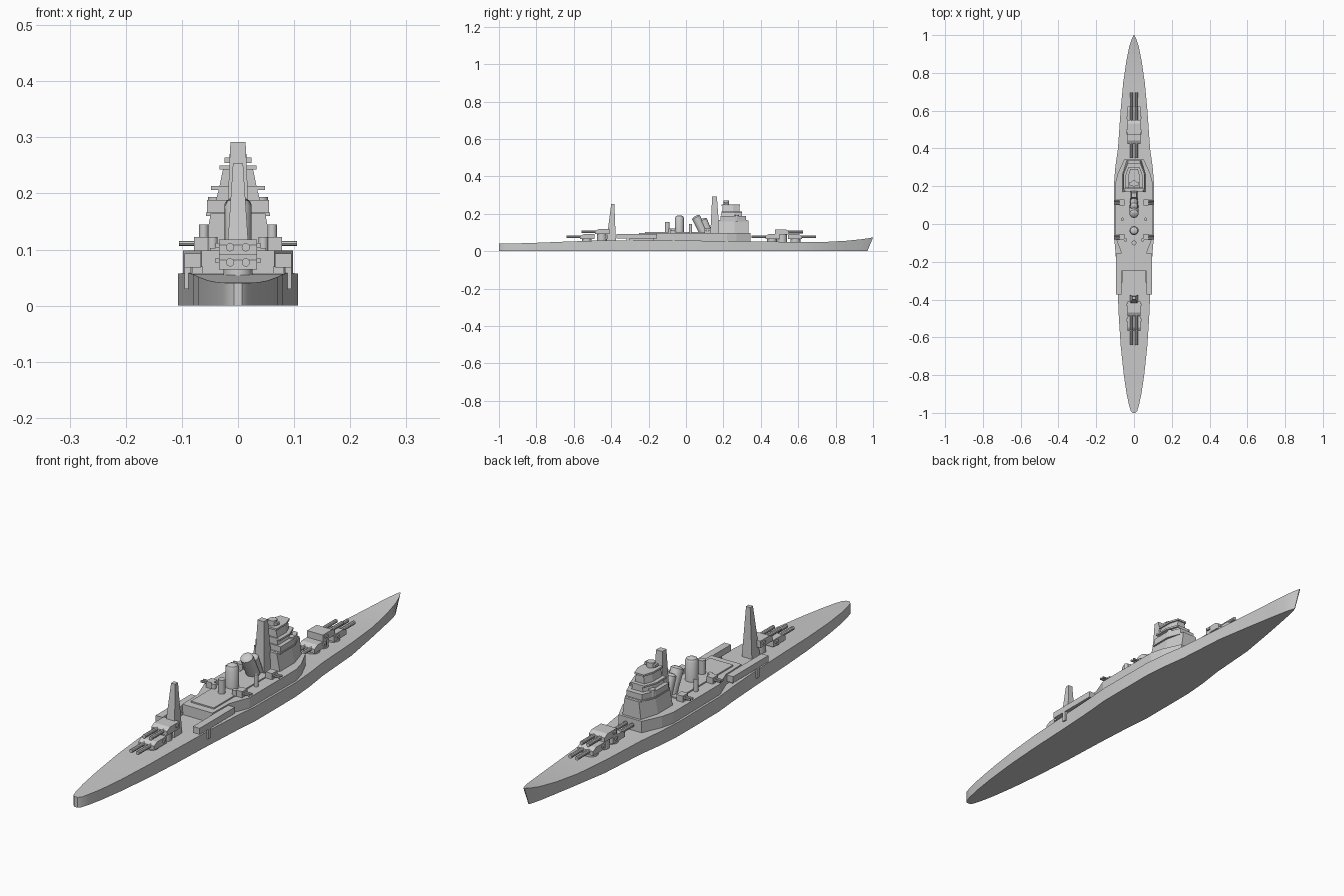
import bpy, bmesh, math
from mathutils import Vector

if "Cube" in bpy.data.objects:
    bpy.data.objects.remove(bpy.data.objects["Cube"])

gray = bpy.data.materials.new("ship_gray")
gray.use_nodes = True
COLOR = (0.6, 0.6, 0.6, 1)
gray.diffuse_color = COLOR
gray.node_tree.nodes["Principled BSDF"].inputs["Base Color"].default_value = COLOR


def finish(name, bm, smooth=False):
    bmesh.ops.recalc_face_normals(bm, faces=bm.faces)
    mesh = bpy.data.meshes.new(name)
    bm.to_mesh(mesh)
    bm.free()
    mesh.materials.append(gray)
    ob = bpy.data.objects.new(name, mesh)
    bpy.context.collection.objects.link(ob)
    if smooth:
        bpy.ops.object.select_all(action='DESELECT')
        ob.select_set(True)
        bpy.context.view_layer.objects.active = ob
        bpy.ops.object.shade_smooth_by_angle(angle=math.radians(35))
    return ob


def loft(name, rings, smooth=False):
    """Skin rings of equal point count and cap both ends."""
    bm = bmesh.new()
    vs = [[bm.verts.new(p) for p in r] for r in rings]
    n = len(vs[0])
    for a, b in zip(vs, vs[1:]):
        for i in range(n):
            j = (i + 1) % n
            bm.faces.new((a[i], a[j], b[j], b[i]))
    bm.faces.new(vs[0])
    bm.faces.new(vs[-1])
    return finish(name, bm, smooth)


def mirrored(half):
    return half + [(-x, y) for x, y in reversed(half)]


def prism(name, half, z0, z1, scale=1.0):
    """Symmetric plan outline raised from z0 to z1."""
    pts = mirrored(half)
    return loft(name, [[(x, y, z0) for x, y in pts],
                       [(x * scale, y, z1) for x, y in pts]])


def box(name, x, y, z):
    return loft(name, [[(x[0], y[0], h), (x[1], y[0], h), (x[1], y[1], h), (x[0], y[1], h)]
                       for h in z])


def taper(name, w0, y0, z0, w1, y1, z1):
    return loft(name, [[(-w, y[0], z), (w, y[0], z), (w, y[1], z), (-w, y[1], z)]
                       for w, y, z in ((w0, y0, z0), (w1, y1, z1))])


def tube(name, a, b, r, sides=12, dome=0.0):
    """Round bar from a to b, optionally with a bevelled end."""
    a, b = Vector(a), Vector(b)
    d = (b - a).normalized()
    u = d.orthogonal().normalized()
    v = d.cross(u)
    steps = [(a, r), (b, r)]
    if dome:
        steps = [(a, r), (b - d * dome, r), (b - d * dome * .35, r * .8), (b, r * .4)]
    ring = [2 * math.pi * i / sides for i in range(sides)]
    return loft(name, [[c + (u * math.cos(t) + v * math.sin(t)) * q for t in ring]
                       for c, q in steps], True)


# Hull: y, half width, deck height
stations = [(-1, .007, .04), (-.99, .017, .04), (-.96, .026, .041), (-.9, .039, .042),
            (-.8, .054, .045), (-.65, .07, .051), (-.5, .08, .056), (-.3, .089, .058),
            (-.15, .098, .058), (-.05, .107, .057), (.2, .107, .055), (.3, .099, .054),
            (.4, .085, .052), (.6, .071, .049), (.75, .057, .05), (.86, .041, .056),
            (.94, .025, .064), (.98, .012, .07), (1, .002, .074)]
rings = []
for y, w, z in stations:
    flare = max(0, (y - .6) / .4)
    wl = w * (1 - .5 * flare)
    yl = y - .03 * flare ** 3
    rings.append([(-wl, yl, 0), (wl, yl, 0), (w, y, z), (-w, y, z)])
loft("hull", rings, True)

# Deckhouse and its raised centre deck
prism("deckhouse", [(.065, -.25), (.068, -.15), (.098, -.07), (.098, .22), (.085, .27),
                    (.05, .345)], .05, .098)
box("boat_deck", (-.05, .05), (-.22, .12), (.09, .103))

# Bridge tower with stepped platforms
prism("bridge_base", [(.062, .17), (.062, .26), (.04, .335)], .095, .165, .78)
prism("bridge_platform", [(.057, .18), (.057, .27), (.035, .325)], .16, .166)
prism("bridge_lower", [(.055, .185), (.055, .265), (.033, .32)], .166, .188)
prism("bridge_middle", [(.04, .19), (.04, .26), (.025, .3)], .186, .208, .85)
prism("bridge_wing", [(.048, .19), (.048, .25), (.03, .3)], .206, .213)
prism("bridge_upper", [(.033, .195), (.033, .25), (.02, .285)], .213, .245, .8)
prism("bridge_roof", [(.033, .19), (.033, .25), (.02, .29)], .243, .25)
tube("director", (0, .215, .25), (0, .215, .27), .016)
box("rangefinder", (-.024, .024), (.205, .222), (.254, .264))

# Masts
taper("fore_mast", .022, (.13, .18), .095, .0135, (.14, .165), .292)
taper("aft_mast", .022, (-.425, -.375), .055, .009, (-.4, -.383), .253)

# Funnels
tube("aft_funnel", (0, -.035, .09), (0, -.035, .192), .024, 14, .014)
tube("fore_funnel", (0, .1, .09), (0, .05, .188), .024, 14, .008)
tube("fore_uptake", (0, .125, .09), (0, .09, .175), .02, 14, .008)
tube("small_vent", (0, -.1, .09), (0, -.1, .157), .013)


def turret(name, y, z, facing, base):
    """Twin-gun turret facing along +y or -y."""
    tube(name + "_barbette", (0, y, base), (0, y, z), .026, 16)
    side = [(y - facing * .04, z), (y + facing * .036, z), (y + facing * .036, z + .017),
            (y + facing * .018, z + .027), (y - facing * .04, z + .027)]
    loft(name + "_house", [[(x, a, b) for a, b in side] for x in (-.034, .034)])
    for s in (-1, 1):
        tube(name + "_barrel", (s * .014, y + facing * .03, z + .013),
             (s * .014, y + facing * .11, z + .013), .0075, 10)
    box(name + "_sight", (-.04, .04), sorted((y - facing * .03, y - facing * .015)),
        (z + .012, z + .021))


turret("turret_one", .585, .064, 1, .045)
turret("turret_two", .515, .09, 1, .045)
turret("turret_three", .46, .064, -1, .045)
turret("turret_four", -.45, .091, -1, .05)
turret("turret_five", -.53, .064, -1, .045)

# Side fittings, repeated on both beams
for s, label in ((1, "left"), (-1, "right")):
    def span(a, b):
        return sorted((s * a, s * b))
    for y in (.115, -.07):
        box(label + "_gun_mount", span(.05, .078), (y - .016, y + .016), (.09, .122))
        for dy in (-.007, .007):
            tube(label + "_side_gun", (s * .07, y + dy, .111), (s * .105, y + dy, .111), .0045, 8)
    tube(label + "_gun_director", (s * .061, .025, .09), (s * .061, .025, .145), .0085)
    tube(label + "_vent", (s * .045, -.085, .09), (s * .045, -.085, .122), .009)
    tube(label + "_lookout", (s * .042, .27, .166), (s * .042, .27, .194), .012)
    box(label + "_catapult", span(.066, .095), (-.372, -.155), (.068, .093))
    box(label + "_catapult_base", span(.062, .082), (-.31, -.17), (.05, .07))
    box(label + "_catapult_leg", span(.084, .095), (-.318, -.302), (.03, .07))
